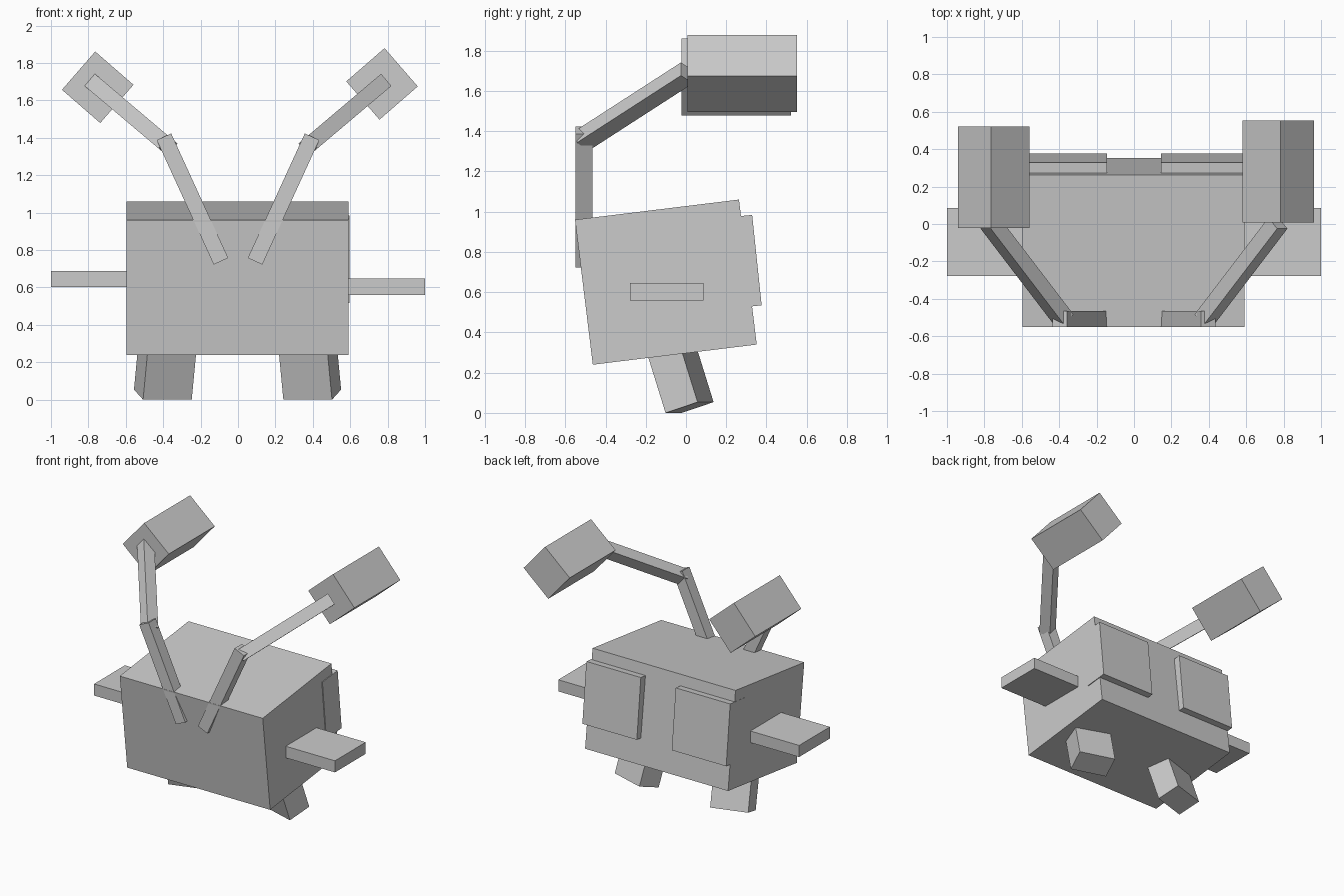
import bpy
from math import radians

if "Cube" in bpy.data.objects:
    bpy.data.objects.remove(bpy.data.objects["Cube"])


def box(name, centre, size, rot=(0, 0, 0)):
    """Box of the given size, centred and rotated (XYZ degrees)."""
    bpy.ops.mesh.primitive_cube_add(size=1, location=centre,
                                    rotation=[radians(a) for a in rot])
    ob = bpy.context.object
    ob.name = name
    ob.scale = size
    bpy.ops.object.transform_apply(location=False, rotation=False, scale=True)
    return ob


# tilted body
box("body", (-0.002, -0.1, 0.65), (1.187, 0.821, 0.726), (7, 0, 0))

for s, side in ((1, "right"), (-1, "left")):
    right = s > 0

    # rear plates, set into the back of the body
    box(f"back_plate_{side}", (s * 0.371, 0.2625, 0.75), (0.452, 0.181, 0.452), (6, 0, 0))

    # side fins at slightly different heights
    box(f"side_fin_{side}", (s * 0.78, -0.096, 0.603 if right else 0.645),
        (0.44, 0.365, 0.087))

    # stubby legs, splayed and raked
    box(f"leg_{side}", (s * 0.381 - (0 if right else 0.005), -0.034, 0.193),
        (0.272, 0.175, 0.35), (18, 0, -17 * s))

    # two-segment arms
    box(f"lower_arm_{side}", (s * 0.2435, -0.508, 1.0725), (0.085, 0.085, 0.732),
        (0, 24.6 * s, 0))
    box(f"upper_arm_{side}", (s * 0.572, -0.254, 1.523), (0.085, 0.085, 0.732),
        (-45, 49.8 * s, 0))

    # block hands
    hand = (0.77, 0.28, 1.688) if right else (-0.75, 0.25, 1.67)
    box(f"hand_{side}", hand, (0.271, 0.545, 0.271), (0, 49 * s, 0))
